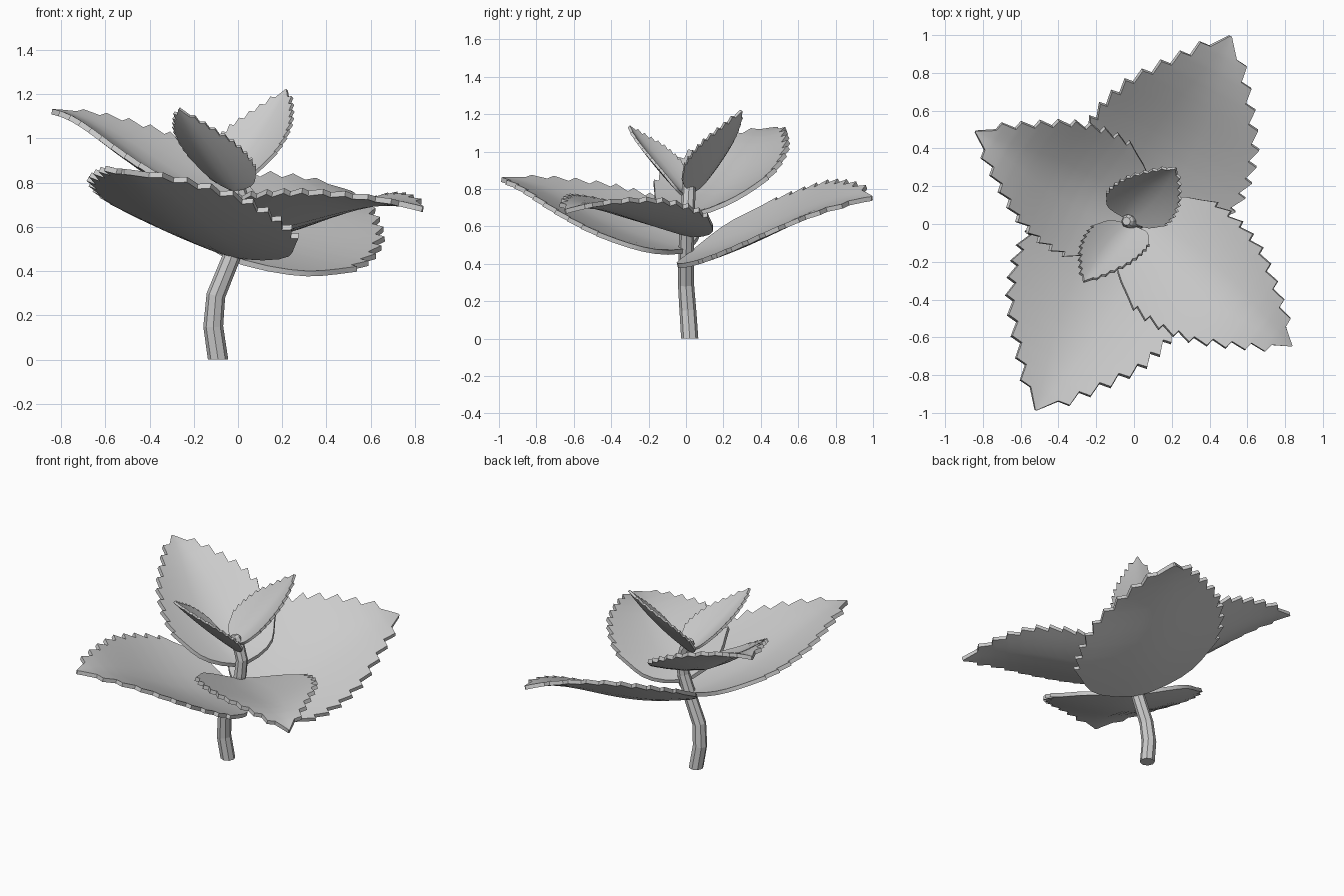
import bpy, bmesh, math
from mathutils import Vector

if "Cube" in bpy.data.objects:
    bpy.data.objects.remove(bpy.data.objects["Cube"])

# Half-width of a leaf blade along its length (fraction of length, fraction of width)
PROFILE = [(0, .12), (.03, .5), (.08, .72), (.18, .92), (.3, 1), (.45, .96),
           (.6, .82), (.75, .54), (.88, .27), (1, .012)]
COLS = [-1, -.86, -.6, -.3, 0, .3, .6, .86, 1]
TEETH = 10
TOOTH_START = .2


def half_width(u):
    for (a, wa), (b, wb) in zip(PROFILE, PROFILE[1:]):
        if u <= b:
            return wa + (wb - wa) * (u - a) / (b - a)
    return PROFILE[-1][1]


def finish(name, bm):
    bmesh.ops.recalc_face_normals(bm, faces=bm.faces)
    me = bpy.data.meshes.new(name)
    bm.to_mesh(me)
    bm.free()
    ob = bpy.data.objects.new(name, me)
    bpy.context.collection.objects.link(ob)
    return ob


def leaf(name, base, tip, side, width, cup, bow, thick, twist=0, droop=0):
    """Serrated, cupped blade; side is the sideways direction including roll."""
    base, tip, side = Vector(base), Vector(tip), Vector(side)
    axis = tip - base
    n = side.cross(axis).normalized()
    if n.z < 0:
        n = -n
    # rows: smooth rounded base, then a point and a notch for every tooth
    du = (1 - TOOTH_START) / TEETH
    rows = [(u, False) for u in (0, .02, .05, .09, .14, TOOTH_START)]
    for i in range(TEETH):
        u = TOOTH_START + i * du
        rows += [(u + .7 * du, i < TEETH - 1), (u + du, False)]
    bm = bmesh.new()
    grid = []
    for u, tooth in rows:
        line = []
        for v in COLS:
            x, uu = v * half_width(u), u
            if tooth and abs(v) == 1:
                x += math.copysign(.09, v)
                uu += .25 * du
            p = base + axis * uu + side * (x * width)
            p += n * (cup * abs(x) ** 1.5 + bow * 4 * uu * (1 - uu))
            p += n * (droop * 9.5 * uu ** 3 * (1 - uu))
            p.z += twist * (1 - uu) ** 2 * x * width
            line.append(bm.verts.new(p))
        grid.append(line)
    for r0, r1 in zip(grid, grid[1:]):
        for k in range(len(COLS) - 1):
            bm.faces.new((r0[k], r0[k + 1], r1[k + 1], r1[k]))
    ob = finish(name, bm)
    sol = ob.modifiers.new("thickness", 'SOLIDIFY')
    sol.thickness = thick
    sol.offset = 0
    # bake the thickness so the rim gets sharp edges
    bpy.ops.object.select_all(action='DESELECT')
    bpy.context.view_layer.objects.active = ob
    ob.select_set(True)
    bpy.ops.object.modifier_apply(modifier=sol.name)
    bpy.ops.object.shade_smooth_by_angle(angle=math.radians(30))
    return ob


# Lower pair of large leaves
leaf("lower_leaf_front", (-.03, 0, .475), (-.52, -.985, .85), (.89, -.46, -.1), .45, .08, -.04, .025, -.12, .05)
leaf("lower_leaf_back", (-.02, .03, .455), (.51, .995, .75), (.885, -.465, -.37), .43, .06, -.035, .025, 0, .06)
# Upper pair of large leaves
leaf("upper_leaf_right", (0, 0, .56), (.835, -.645, .68), (.61, .78, 0), .345, .08, .02, .025, -.2, .04)
leaf("upper_leaf_left", (.01, .02, .66), (-.84, .49, 1.12), (.5, .86, .03), .335, .09, -.045, .025, 0, .06)
# Young leaves at the top
leaf("top_leaf_front", (-.02, -.01, .77), (-.265, -.305, 1.135), (.88, -.3, -.14), .165, .05, -.01, .015)
leaf("top_leaf_back", (-.045, .035, .79), (.22, .295, 1.22), (.87, -.48, .02), .175, .05, -.02, .015)

# Bent eight-sided stem, tapering to a small bud
PATH = [(-.09, .02, 0, .046), (-.112, .01, .15, .045), (-.1, 0, .29, .043), (-.035, 0, .45, .041),
        (.015, .005, .6, .039), (.022, .01, .7, .037), (-.005, .015, .78, .037),
        (-.035, .015, .83, .036), (-.04, .015, .848, .022)]
bm = bmesh.new()
rings = []
for i, (x, y, z, r) in enumerate(PATH):
    a, b = Vector(PATH[max(i - 1, 0)][:3]), Vector(PATH[min(i + 1, len(PATH) - 1)][:3])
    t = Vector((0, 0, 1)) if i == 0 else (b - a).normalized()
    e1 = Vector((0, 1, 0)).cross(t).normalized()
    e2 = t.cross(e1)
    rings.append([bm.verts.new(Vector((x, y, z)) + (e1 * math.cos(k * math.pi / 4)
                  + e2 * math.sin(k * math.pi / 4)) * r) for k in range(8)])
for r0, r1 in zip(rings, rings[1:]):
    for k in range(8):
        bm.faces.new((r0[k], r0[(k + 1) % 8], r1[(k + 1) % 8], r1[k]))
bm.faces.new(rings[0])
bm.faces.new(rings[-1])
finish("stem", bm)
